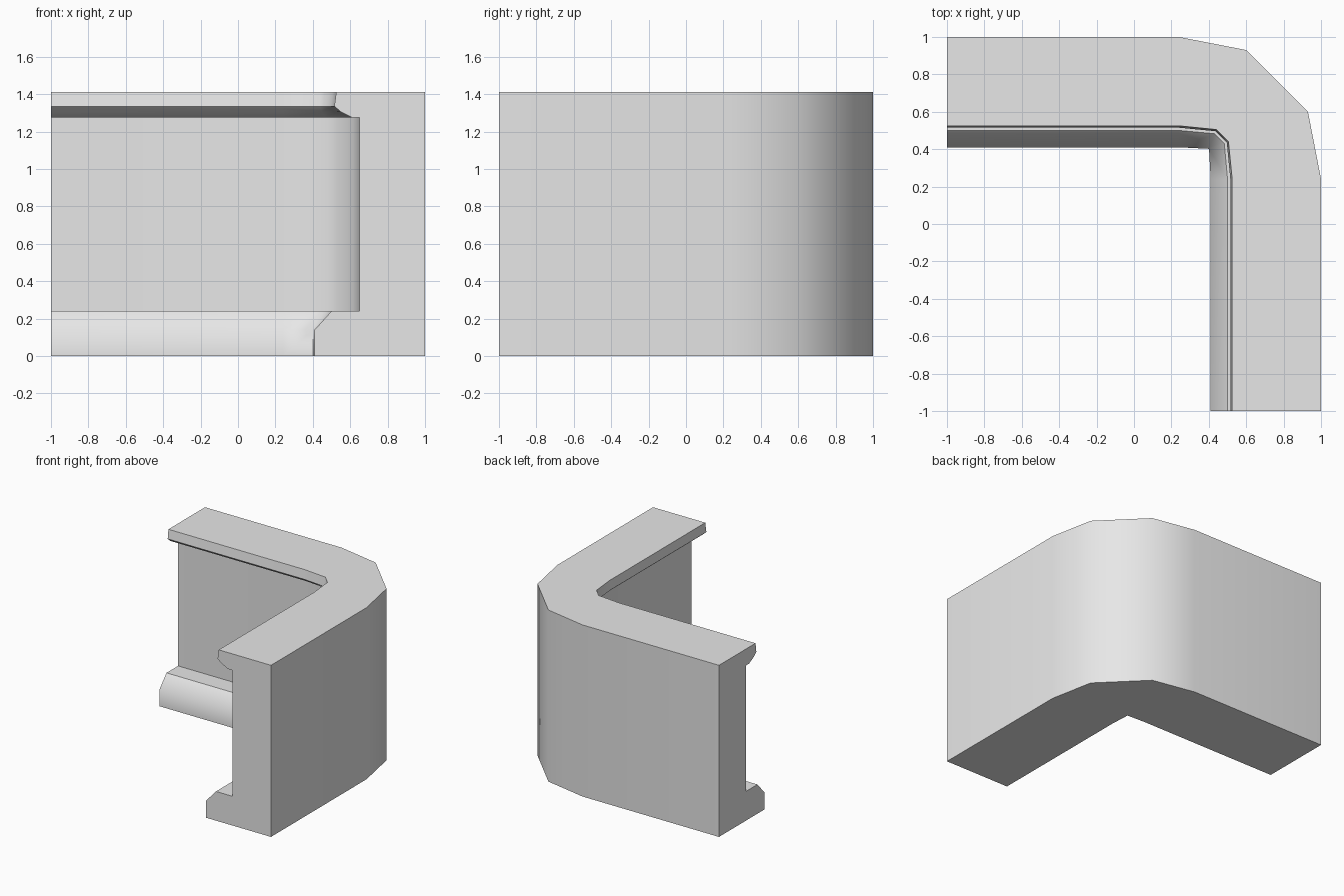
import bpy
import bmesh
import math

cube = bpy.data.objects.get("Cube")
if cube:
    bpy.data.objects.remove(cube, do_unlink=True)

# Plain grey finish
grey = bpy.data.materials.new("plain_grey")
grey.use_nodes = True
colour = (0.8, 0.8, 0.8, 1)
grey.diffuse_color = colour
grey.node_tree.nodes["Principled BSDF"].inputs["Base Color"].default_value = colour

# Wall cross-section: distance from the centre lines, height
PROFILE = [(1, 0), (1, 1.41), (0.525, 1.41), (0.515, 1.335), (0.55, 1.305),
           (0.61, 1.275), (0.65, 1.275), (0.65, 0.24), (0.5, 0.24),
           (0.41, 0.14), (0.41, 0)]


def corner_path(d):
    """Plan of one profile point: straight arm, faceted corner, straight arm."""
    t = (d - 0.525) / 0.475
    half = [(d, -1), (d, 0.24), (d - 0.02 - 0.05 * t, 0.44 + 0.16 * t)]
    return half + [(y, x) for x, y in reversed(half)]


# Sweep the section around the corner
bm = bmesh.new()
rails = [[bm.verts.new((x, y, z)) for x, y in corner_path(d)] for d, z in PROFILE]
for i, rail in enumerate(rails):
    following = rails[(i + 1) % len(rails)]
    for k in range(len(rail) - 1):
        bm.faces.new((rail[k], rail[k + 1], following[k + 1], following[k]))

# Flat end faces of both arms
for k in (0, -1):
    bm.faces.new([rail[k] for rail in rails])

bmesh.ops.remove_doubles(bm, verts=bm.verts[:], dist=0.004)
bmesh.ops.recalc_face_normals(bm, faces=bm.faces[:])
mesh = bpy.data.meshes.new("corner_wall")
bm.to_mesh(mesh)
bm.free()
mesh.materials.append(grey)

wall = bpy.data.objects.new("corner_wall", mesh)
bpy.context.collection.objects.link(wall)
bpy.ops.object.select_all(action='DESELECT')
wall.select_set(True)
bpy.context.view_layer.objects.active = wall
bpy.ops.object.shade_smooth_by_angle(angle=math.radians(46))
